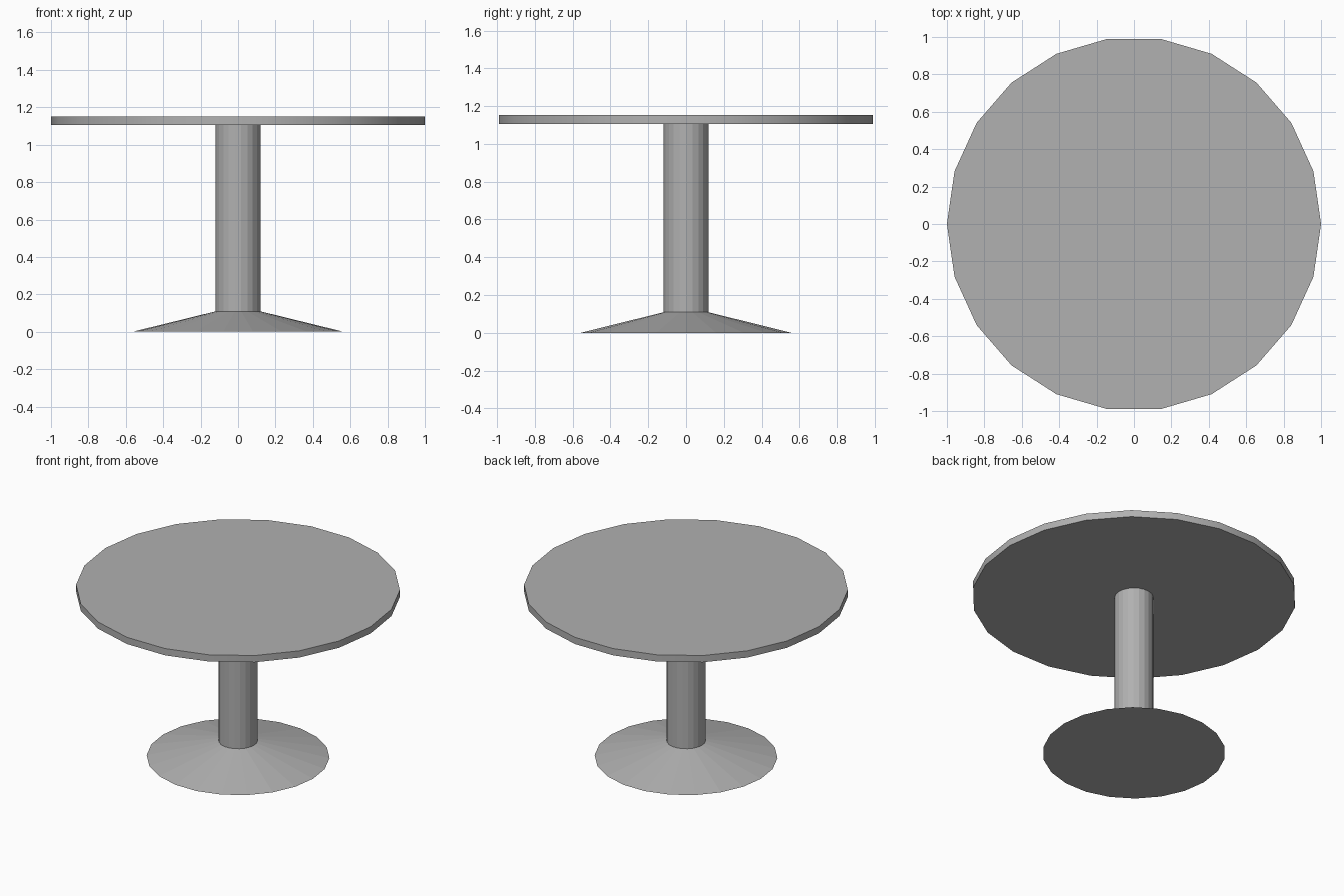
import bpy
import bmesh
import math

if "Cube" in bpy.data.objects:
    bpy.data.objects.remove(bpy.data.objects["Cube"])

SIDES = 22

grey = bpy.data.materials.new("mid_grey")
grey.diffuse_color = (0.44, 0.44, 0.44, 1.0)
grey.use_nodes = True
grey.node_tree.nodes["Principled BSDF"].inputs["Base Color"].default_value = grey.diffuse_color


def lathe(name, r_bottom, r_top, z0, z1, smooth_rim=False):
    """Capped round solid with a vertex on the x axis."""
    bm = bmesh.new()
    rings = []
    for r, z in ((r_bottom, z0), (r_top, z1)):
        rings.append([bm.verts.new((r * math.cos(2 * math.pi * i / SIDES),
                                    r * math.sin(2 * math.pi * i / SIDES), z))
                      for i in range(SIDES)])
    low, high = rings
    for i in range(SIDES):
        j = (i + 1) % SIDES
        side = bm.faces.new((low[i], low[j], high[j], high[i]))
        side.smooth = smooth_rim
    # Flat caps with sharp borders
    for cap in (bm.faces.new(low[::-1]), bm.faces.new(high)):
        for edge in cap.edges:
            edge.smooth = False
    mesh = bpy.data.meshes.new(name)
    bm.to_mesh(mesh)
    bm.free()
    mesh.materials.append(grey)
    obj = bpy.data.objects.new(name, mesh)
    bpy.context.collection.objects.link(obj)
    return obj


# Sloping foot, column and round top
lathe("base", 0.564, 0.12, 0.0, 0.109)
lathe("column", 0.12, 0.12, 0.109, 1.106)
lathe("table_top", 1.0, 1.0, 1.106, 1.152, smooth_rim=True)
